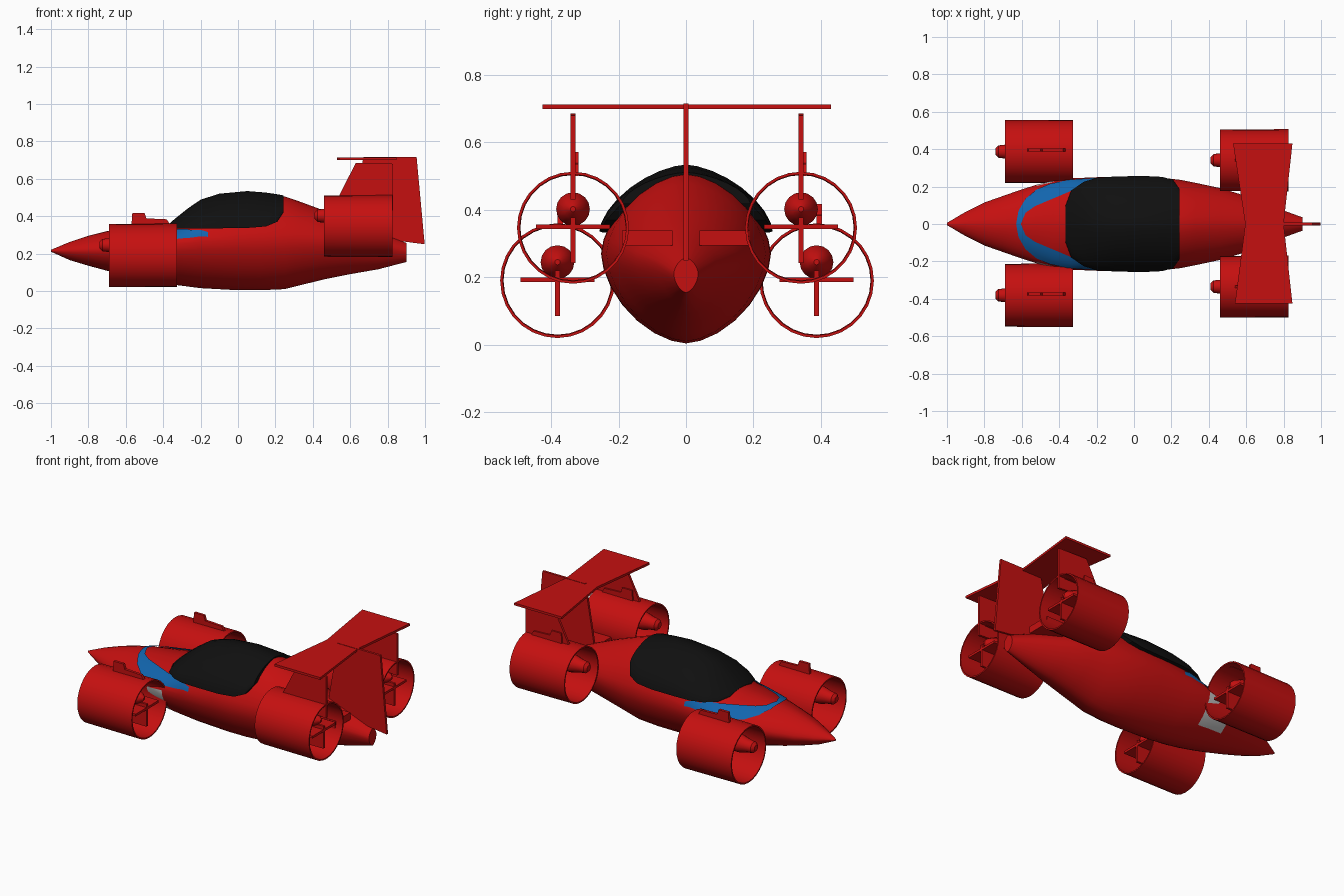
import bpy, bmesh, math
from mathutils import Vector

if "Cube" in bpy.data.objects:
    bpy.data.objects.remove(bpy.data.objects["Cube"])


def material(name, r, g, b):
    m = bpy.data.materials.new(name)
    m.use_nodes = True
    m.diffuse_color = (r, g, b, 1)
    m.node_tree.nodes["Principled BSDF"].inputs["Base Color"].default_value = (r, g, b, 1)
    return m


RED = material("racing red", 0.56, 0.005, 0.005)
BLUE = material("trim blue", 0.006, 0.13, 0.42)
BLACK = material("canopy black", 0.005, 0.005, 0.005)
WHITE = material("side panel white", 0.6, 0.6, 0.6)


def finish(name, bm, mats, smooth=False):
    bmesh.ops.recalc_face_normals(bm, faces=bm.faces)
    mesh = bpy.data.meshes.new(name)
    bm.to_mesh(mesh)
    bm.free()
    for m in mats:
        mesh.materials.append(m)
    ob = bpy.data.objects.new(name, mesh)
    bpy.context.collection.objects.link(ob)
    if smooth:
        bpy.ops.object.select_all(action='DESELECT')
        ob.select_set(True)
        bpy.context.view_layer.objects.active = ob
        bpy.ops.object.shade_smooth_by_angle(angle=math.radians(30))
    return ob


def loft(rings, closed=False):
    """Skin equal-length rings; cap the ends unless the rings form a loop."""
    bm = bmesh.new()
    vs = [[bm.verts.new(p) for p in ring] for ring in rings]
    n = len(vs[0])
    pairs = list(zip(vs, vs[1:])) + ([(vs[-1], vs[0])] if closed else [])
    for a, b in pairs:
        for i in range(n):
            j = (i + 1) % n
            bm.faces.new((a[i], a[j], b[j], b[i]))
    if not closed:
        bm.faces.new(vs[0])
        bm.faces.new(vs[-1])
    return bm


def revolve(name, profile, y, z, sides, closed=False):
    """Turn an (x, radius) profile about an axis along x."""
    turn = [2 * math.pi * i / sides for i in range(sides)]
    rings = [[(x, y + r * math.cos(t), z + r * math.sin(t)) for t in turn] for x, r in profile]
    return finish(name, loft(rings, closed), [RED], True)


def plate(name, outline, axis, centre, thick):
    """Extrude a flat outline: (x, z) along y, or (x, y) along z."""
    def place(p, d):
        return (p[0], centre + d, p[1]) if axis == 'y' else (p[0], p[1], centre + d)
    rings = [[place(p, d) for p in outline] for d in (-thick / 2, thick / 2)]
    return finish(name, loft(rings), [RED])


def box(name, x0, x1, y0, y1, z0, z1):
    outline = [(x0, y0), (x1, y0), (x1, y1), (x0, y1)]
    return plate(name, outline, 'z', (z0 + z1) / 2, z1 - z0)


# Fuselage stations: x, half width, belt height, bottom, top
STATIONS = [
    (-1.0, .006, .215, .21, .22), (-.9, .065, .215, .165, .262),
    (-.8, .115, .217, .135, .295), (-.7, .15, .22, .108, .32),
    (-.6, .185, .225, .085, .337), (-.52, .21, .23, .068, .345),
    (-.43, .232, .24, .05, .352), (-.34, .244, .25, .033, .365),
    (-.2, .25, .262, .015, .465), (0, .252, .27, .004, .515),
    (.12, .25, .27, .004, .515), (.25, .236, .27, .01, .505),
    (.33, .22, .27, .03, .478), (.46, .192, .265, .062, .43),
    (.6, .15, .255, .09, .372), (.75, .09, .24, .116, .315),
    (.9, .036, .21, .155, .257)]
POW = 1.7


def spow(v, e):
    return math.copysign(abs(v) ** e, v)


def hull_ring(x, w, belt, low, high, sides=28):
    ring = []
    for i in range(sides):
        t = 2 * math.pi * i / sides
        c, s = spow(math.cos(t), 2 / POW), spow(math.sin(t), 2 / POW)
        ring.append((x, w * c, belt + s * ((high - belt) if s > 0 else (belt - low))))
    return ring


hull = loft([hull_ring(*s) for s in STATIONS])
for f in hull.faces:
    c = f.calc_center_median()
    if -.52 < c.x < -.34 and .1 < c.z < .25:
        f.material_index = 1
finish("fuselage", hull, [RED, WHITE], True)


def deck_height(x, y):
    """Height of the upper hull skin at a point seen from above."""
    for a, b in zip(STATIONS, STATIONS[1:]):
        if a[0] <= x <= b[0]:
            k = (x - a[0]) / (b[0] - a[0])
            _, w, belt, _, high = [p + (q - p) * k for p, q in zip(a, b)]
            u = min(abs(y) / w, 1)
            return belt + (high - belt) * (1 - u ** POW) ** (1 / POW)


# Blue trim laid on the deck, wrapping the front of the canopy
OUTER = [(-.63, 0), (-.618, .07), (-.58, .135), (-.52, .185), (-.45, .215), (-.35, .236), (-.25, .244), (-.16, .248)]
INNER = [(-.605, 0), (-.58, .06), (-.53, .095), (-.46, .125), (-.40, .15), (-.33, .18), (-.25, .222), (-.16, .24)]


def at(curve, t):
    i = min(int(t), len(curve) - 2)
    return Vector(curve[i]).lerp(Vector(curve[i + 1]), t - i)


trim = bmesh.new()
for side in (-1, 1):
    rows = []
    for i in range(29):
        a, b = at(OUTER, i / 4), at(INNER, i / 4)
        pts = [a.lerp(b, k / 5) for k in range(6)]
        rows.append([trim.verts.new((p.x, side * p.y, deck_height(p.x, p.y) + .007)) for p in pts])
    for a, b in zip(rows, rows[1:]):
        for k in range(5):
            trim.faces.new((a[k], a[k + 1], b[k + 1], b[k]))
bmesh.ops.remove_doubles(trim, verts=trim.verts, dist=.0005)
trim_ob = finish("blue_trim", trim, [BLUE], True)

# Canopy stations: x, half width, sill height, top
canopy = []
for x, w, sill, top in [(-.365, .1, .345, .362), (-.335, .18, .335, .388), (-.27, .225, .333, .44),
                        (-.2, .247, .333, .488), (-.1, .254, .335, .52), (.05, .257, .337, .534),
                        (.15, .252, .345, .526), (.21, .236, .37, .517), (.242, .19, .42, .511)]:
    ring = []
    for i in range(17):
        t = math.pi * i / 16
        ring.append((x, w * spow(math.cos(t), 1.25), sill + (top - sill) * max(math.sin(t), 0) ** 1.25))
    canopy.append(ring)
finish("canopy", loft(canopy), [BLACK], True)

# Four ducted engines, each with pod, vanes and top fairing
BUMP = [(.12, -.01), (.125, .06), (.19, .06), (.2, .03), (.31, .025), (.33, -.01)]
POD = [(-.05, .018), (-.035, .033), (0, .037), (.05, .05), (.26, .05), (.31, .028), (.33, .008)]
for row, x0, yc, zc, r in (("front", -.69, .384, .19, .168), ("rear", .46, .338, .347, .164)):
    for label, side in (("left", 1), ("right", -1)):
        y = side * yc + .003
        tag = f"{row}_{label}_"
        wall = [(x0, r), (x0 + .365, r + .002), (x0 + .365, r - .006), (x0, r - .008)]
        revolve(tag + "duct", wall, y, zc, 28, True)
        revolve(tag + "engine_pod", [(x0 + x, q) for x, q in POD], y, zc + .055, 16)
        box(tag + "cross_vane", x0 + .25, x0 + .35, y - .11, y + .11, zc - .004, zc + .01)
        box(tag + "upright_vane", x0 + .25, x0 + .35, y - .007, y + .007, zc - .105, zc + .03)
        plate(tag + "fairing", [(x0 + x, zc + r + z) for x, z in BUMP], 'y', y + .008, .016)
        if row == "rear":
            fin = [(.51, .45), (.63, .685), (.828, .68), (.828, .43)]
            plate(label + "_side_fin", fin, 'y', y, .014)
            box(label + "_rear_strut", .62, .78, *sorted((side * .04, side * .19)), .295, .338)

# Tail surfaces
plate("tail_fin", [(.67, .715), (.955, .715), (.998, .25), (.84, .27), (.61, .36)], 'y', 0, .014)
wing = [(.53, .43), (.595, 0), (.54, -.425), (.847, -.425), (.8, 0), (.847, .43)]
plate("tail_wing", wing, 'z', .706, .014)
